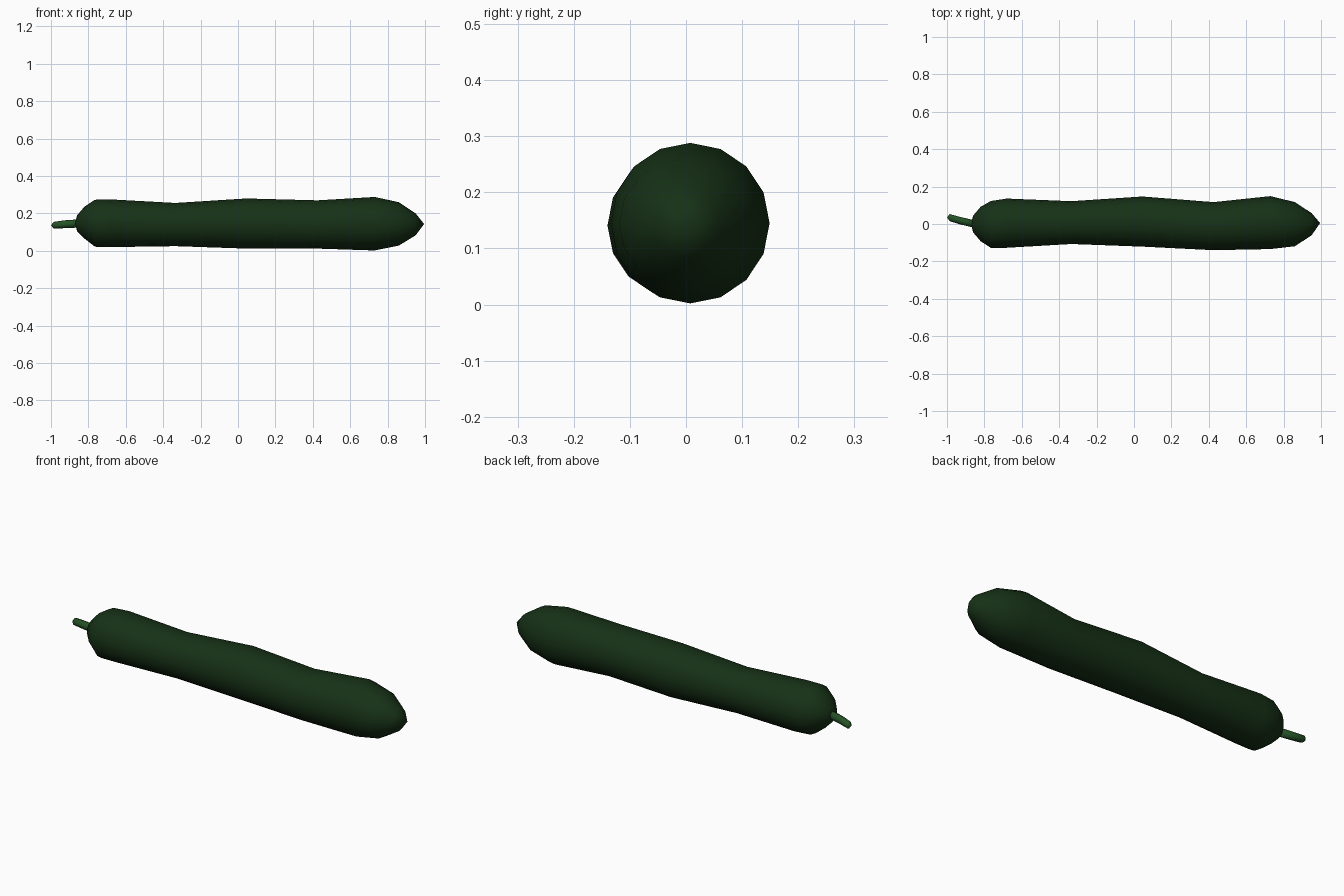
import bpy, bmesh
from math import sin, cos, pi
from mathutils import Vector

if "Cube" in bpy.data.objects:
    bpy.data.objects.remove(bpy.data.objects["Cube"])


def material(name, color):
    m = bpy.data.materials.new(name)
    m.diffuse_color = (*color, 1)
    m.use_nodes = True
    m.node_tree.nodes["Principled BSDF"].inputs["Base Color"].default_value = m.diffuse_color
    return m


def loft(name, rings, sides, mat, caps=(None, None)):
    """Skin rings of (x, y, z, radius_y, radius_z); caps are pole points or None for flat."""
    bm = bmesh.new()
    loops = []
    for x, y, z, ry, rz in rings:
        loops.append([bm.verts.new((x, y + ry * sin(2 * pi * i / sides),
                                    z + rz * cos(2 * pi * i / sides))) for i in range(sides)])
    for a, b in zip(loops, loops[1:]):
        for i in range(sides):
            j = (i + 1) % sides
            bm.faces.new((a[i], a[j], b[j], b[i]))
    for loop, pole in ((loops[0], caps[0]), (loops[-1], caps[1])):
        if pole is None:
            bm.faces.new(loop)
        else:
            p = bm.verts.new(pole)
            for i in range(sides):
                bm.faces.new((loop[i], loop[(i + 1) % sides], p))
    bmesh.ops.recalc_face_normals(bm, faces=bm.faces)
    me = bpy.data.meshes.new(name)
    bm.to_mesh(me)
    bm.free()
    ob = bpy.data.objects.new(name, me)
    bpy.context.collection.objects.link(ob)
    me.materials.append(mat)
    for p in me.polygons:
        p.use_smooth = True
    return ob


skin = material("dark_green_skin", (0.008, 0.03, 0.008))
stalk = material("stem_green", (0.018, 0.085, 0.02))

# gently lumpy body: x, (y min, y max), (z min, z max)
outline = [
    (-0.86, -0.045, 0.045, 0.105, 0.19),
    (-0.82, -0.092, 0.092, 0.065, 0.237),
    (-0.765, -0.128, 0.123, 0.022, 0.273),
    (-0.68, -0.127, 0.136, 0.02, 0.275),
    (-0.335, -0.107, 0.122, 0.025, 0.256),
    (0.045, -0.121, 0.147, 0.012, 0.28),
    (0.425, -0.14, 0.117, 0.012, 0.27),
    (0.73, -0.134, 0.149, 0.002, 0.288),
    (0.86, -0.119, 0.117, 0.028, 0.26),
    (0.95, -0.06, 0.058, 0.083, 0.2),
]
rings = [(x, (a + b) / 2, (c + d) / 2, (b - a) / 2, (d - c) / 2) for x, a, b, c, d in outline]
loft("body", rings, 16, skin, ((-0.872, 0, 0.147), (0.995, 0.005, 0.143)))

# thin stem, bent slightly sideways
stem = loft("stem", [(-0.985, 0.034, 0.137, 0.019, 0.018),
                     (-0.93, 0.018, 0.142, 0.02, 0.021),
                     (-0.84, -0.003, 0.147, 0.02, 0.022)], 8, stalk,
            ((-1.0, 0.036, 0.137), None))
